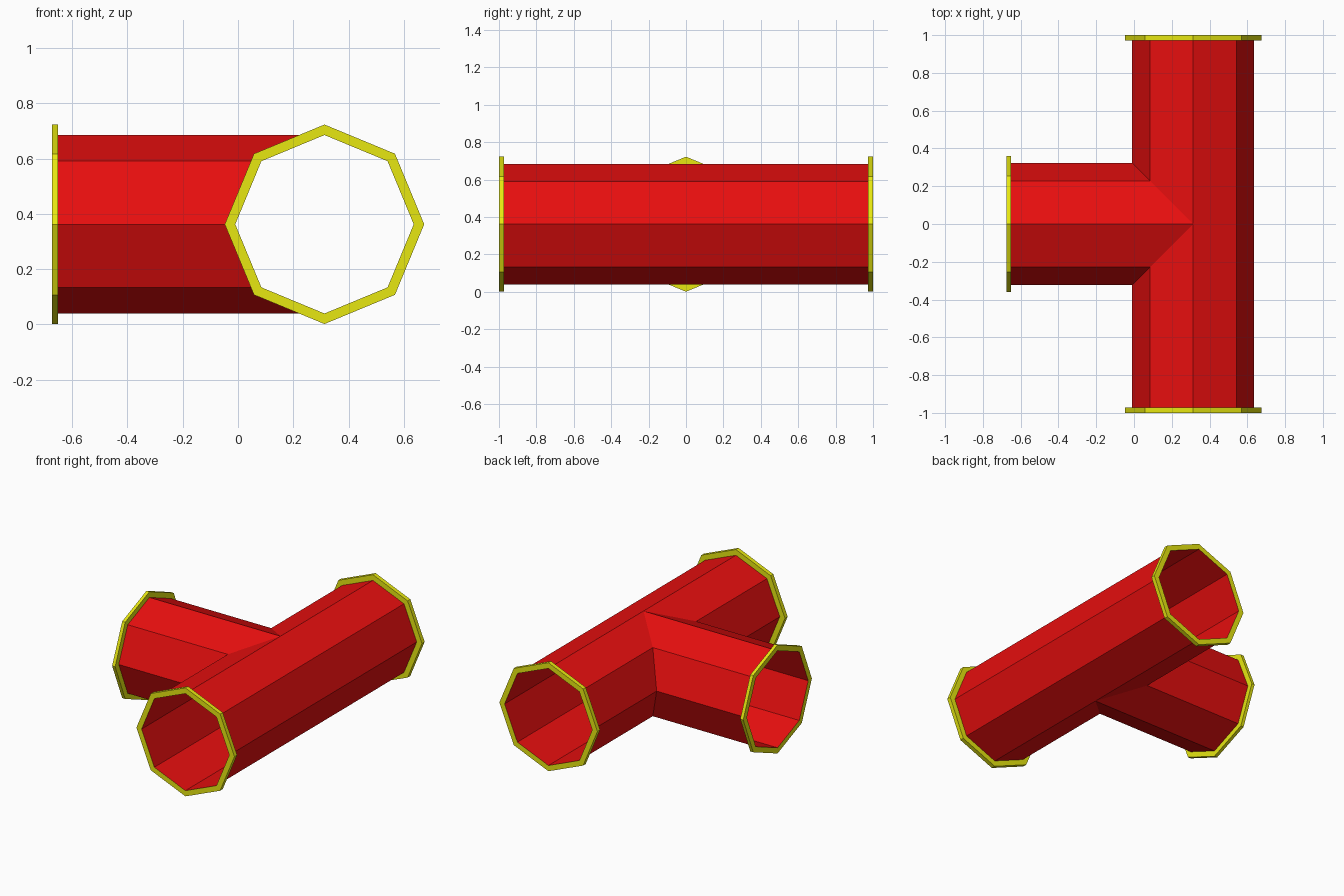
import bpy, bmesh, math
from mathutils import Vector

cube = bpy.data.objects.get("Cube")
if cube:
    bpy.data.objects.remove(cube)

SIDES = 8
PIPE_R, RIM_R = 0.323, 0.361
CENTRE = Vector((0.313, 0.0, 0.362))
RUN_LEN, BRANCH_LEN = 1.0, 0.987
RUN_RIM, BRANCH_RIM = 0.028, 0.022
UP = Vector((0, 0, 1))
FRONT, BACK, SIDE = Vector((0, -1, 0)), Vector((0, 1, 0)), Vector((-1, 0, 0))


def material(name, colour):
    m = bpy.data.materials.new(name)
    m.use_nodes = True
    m.diffuse_color = colour
    bsdf = m.node_tree.nodes["Principled BSDF"]
    bsdf.inputs["Base Color"].default_value = colour
    bsdf.inputs["Roughness"].default_value = 0.6
    return m


red = material("pipe red", (0.8, 0.0045, 0.0045, 1))
yellow = material("rim yellow", (0.8, 0.8, 0.0055, 1))


def finish(bm, name, mat):
    me = bpy.data.meshes.new(name)
    bm.to_mesh(me)
    bm.free()
    me.materials.append(mat)
    ob = bpy.data.objects.new(name, me)
    bpy.context.collection.objects.link(ob)


def ring(bm, axis, radius, distance):
    """Octagon around an axis; distance maps the sideways offset to a length."""
    across = axis.cross(UP)
    verts = []
    for i in range(SIDES):
        a = math.tau * i / SIDES
        offset = across * math.cos(a) * radius + UP * math.sin(a) * radius
        verts.append(bm.verts.new(CENTRE + offset + axis * distance(offset)))
    return verts


def bridge(bm, a, b):
    for i in range(SIDES):
        j = (i + 1) % SIDES
        bm.faces.new((a[i], a[j], b[j], b[i]))


# Open tee pipe: three arms mitred together at the junction
bm = bmesh.new()
for axis, length, mitre in (
        (FRONT, RUN_LEN, lambda o: max(0, -o.x)),
        (BACK, RUN_LEN, lambda o: max(0, -o.x)),
        (SIDE, BRANCH_LEN, lambda o: abs(o.y))):
    bridge(bm, ring(bm, axis, PIPE_R, mitre),
           ring(bm, axis, PIPE_R, lambda o: length))
bmesh.ops.remove_doubles(bm, verts=bm.verts, dist=0.0005)
bmesh.ops.recalc_face_normals(bm, faces=bm.faces)
bmesh.ops.dissolve_limit(bm, angle_limit=math.radians(1),
                         verts=bm.verts, edges=bm.edges)
finish(bm, "tee_pipe", red)

# Flat rims around the three openings
for name, axis, length, thick in (
        ("front_rim", FRONT, RUN_LEN, RUN_RIM),
        ("back_rim", BACK, RUN_LEN, RUN_RIM),
        ("branch_rim", SIDE, BRANCH_LEN, BRANCH_RIM)):
    bm = bmesh.new()
    loops = [ring(bm, axis, r, lambda o: d) for r, d in (
        (PIPE_R, length - thick), (RIM_R, length - thick),
        (RIM_R, length), (PIPE_R, length))]
    for a, b in zip(loops, loops[1:]):
        bridge(bm, a, b)
    # The pipe wall closes the inside, so orient faces away from the rim core
    bm.normal_update()
    core = CENTRE + axis * (length - thick / 2)
    outer = max(bm.faces, key=lambda f: (f.calc_center_median() - core).length)
    if outer.normal.dot(outer.calc_center_median() - core) < 0:
        bmesh.ops.reverse_faces(bm, faces=bm.faces)
    finish(bm, name, yellow)
